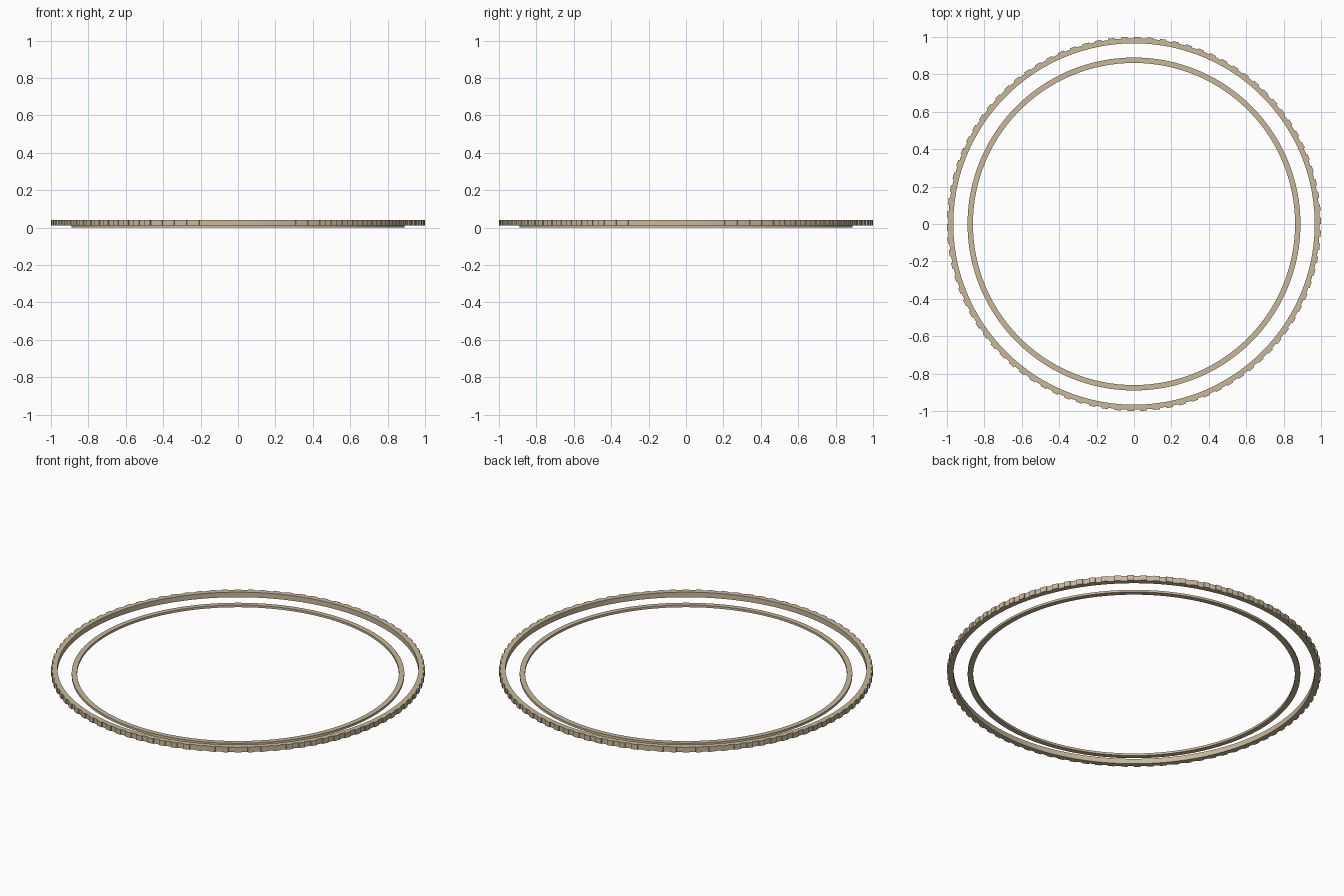
import bpy, bmesh
from math import cos, sin, radians

cube = bpy.data.objects.get("Cube")
if cube:
    bpy.data.objects.remove(cube, do_unlink=True)

tan = bpy.data.materials.new("warm_tan")
tan.use_nodes = True
colour = (0.58, 0.48, 0.32, 1)
tan.diffuse_color = colour
tan.node_tree.nodes["Principled BSDF"].inputs["Base Color"].default_value = colour

STEP = 2  # degrees per segment


def make_ring(name, inner, outer, bottom, top, tooth=0):
    """Flat band; every second outer face is raised by the tooth depth."""
    bm = bmesh.new()
    profile = [(inner, bottom), (outer, bottom), (outer, top), (inner, top)]
    loops = []
    for deg in range(0, 360, STEP):
        a = radians(deg)
        loops.append([bm.verts.new((r * cos(a), r * sin(a), z)) for r, z in profile])
    outer_faces = []
    for i, loop in enumerate(loops):
        following = loops[(i + 1) % len(loops)]
        for j in range(4):
            k = (j + 1) % 4
            face = bm.faces.new((loop[j], following[j], following[k], loop[k]))
            if j == 1:
                outer_faces.append(face)
    bmesh.ops.recalc_face_normals(bm, faces=bm.faces)

    # Raised grip teeth around the rim
    if tooth:
        raised = bmesh.ops.extrude_discrete_faces(bm, faces=outer_faces[::2])["faces"]
        for face in raised:
            for v in face.verts:
                scale = (outer + tooth) / outer
                v.co.x *= scale
                v.co.y *= scale

    mesh = bpy.data.meshes.new(name)
    bm.to_mesh(mesh)
    bm.free()
    mesh.materials.append(tan)
    obj = bpy.data.objects.new(name, mesh)
    bpy.context.collection.objects.link(obj)
    return obj


# Toothed outer ring, sitting slightly above the thin inner ring
make_ring("outer_toothed_ring", 0.966, 0.993, 0.01, 0.04, tooth=0.007)
make_ring("inner_ring", 0.861, 0.89, 0.0, 0.013)
